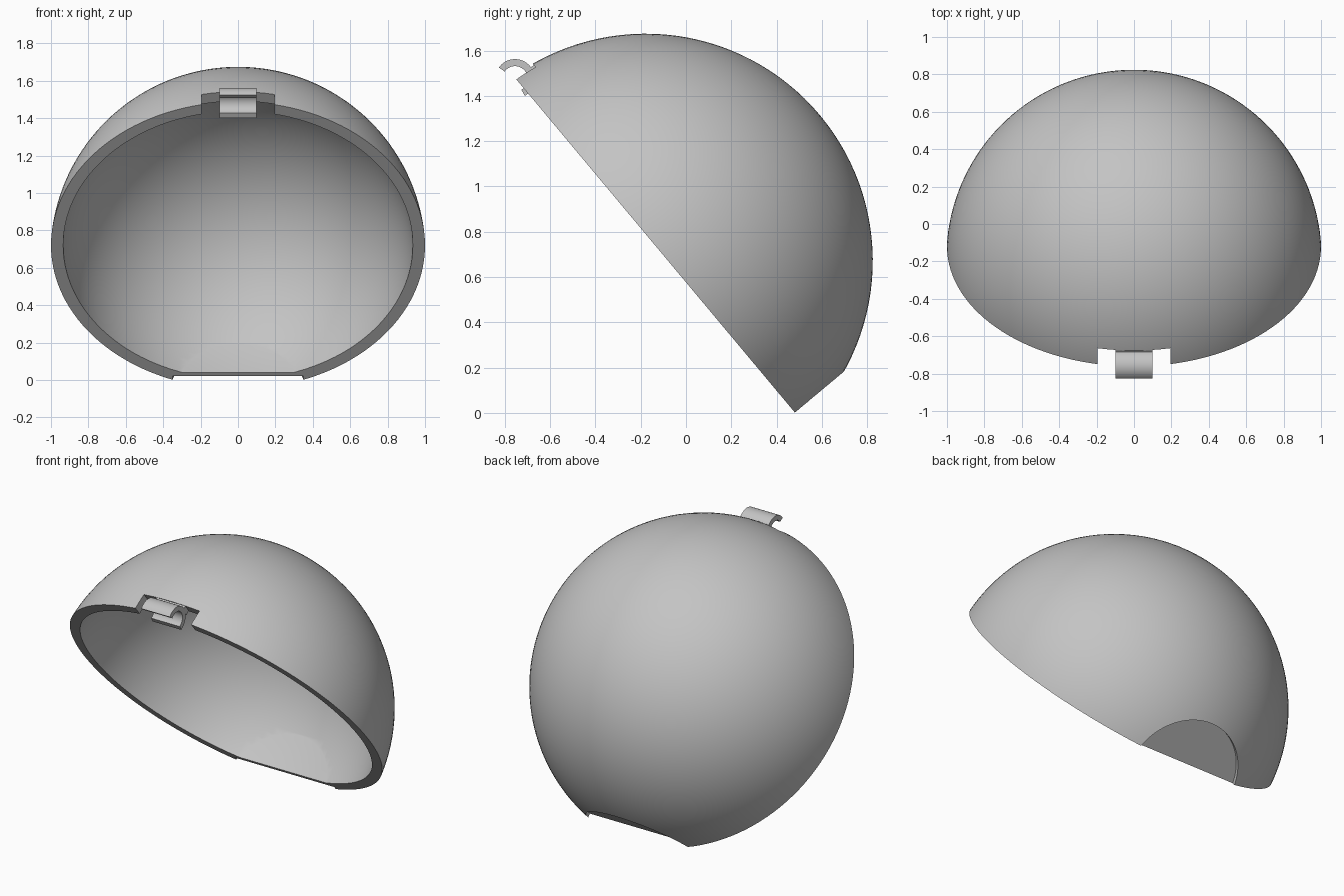
import bpy, bmesh, math
from mathutils import Matrix, Vector

if "Cube" in bpy.data.objects:
    bpy.data.objects.remove(bpy.data.objects["Cube"], do_unlink=True)

grey = bpy.data.materials.new("plain_grey")
grey.use_nodes = True
COLOUR = (0.55, 0.55, 0.55, 1)
grey.diffuse_color = COLOUR
grey.node_tree.nodes["Principled BSDF"].inputs["Base Color"].default_value = COLOUR

# Tilted frame: local z points out of the open rim, local y runs up the rim
TILT = Matrix.Translation((0, -0.12, 0.72)) @ Matrix.Rotation(math.radians(129.9), 4, 'X')
CENTRE = Vector((0, 0, 0.076))


def make(name, bm, matrix=TILT):
    bmesh.ops.recalc_face_normals(bm, faces=bm.faces)
    mesh = bpy.data.meshes.new(name)
    bm.to_mesh(mesh)
    bm.free()
    mesh.materials.append(grey)
    ob = bpy.data.objects.new(name, mesh)
    ob.matrix_world = matrix
    bpy.context.collection.objects.link(ob)
    return ob


def clipped_sphere(name, radius, point, normal):
    """Ball with everything beyond a plane sliced off and capped."""
    bm = bmesh.new()
    bmesh.ops.create_uvsphere(bm, u_segments=128, v_segments=64, radius=radius,
                              matrix=Matrix.Translation(CENTRE))
    cut = bmesh.ops.bisect_plane(bm, geom=bm.verts[:] + bm.edges[:] + bm.faces[:],
                                 plane_co=point, plane_no=normal, clear_outer=True)
    rim = [e for e in cut["geom_cut"] if isinstance(e, bmesh.types.BMEdge)]
    bmesh.ops.contextual_create(bm, geom=rim)
    return make(name, bm)


def box(name, low, high):
    low, high = Vector(low), Vector(high)
    bm = bmesh.new()
    bmesh.ops.create_cube(bm, size=1, matrix=Matrix.Translation((low + high) / 2)
                          @ Matrix.Diagonal((*(high - low), 1)))
    return make(name, bm)


def smooth(ob):
    bpy.ops.object.select_all(action='DESELECT')
    ob.select_set(True)
    bpy.context.view_layer.objects.active = ob
    bpy.ops.object.shade_smooth_by_angle(angle=math.radians(30))


# Dome and the shapes carved from it
dome = clipped_sphere("dome_shell", 1.003, (0, 0, 0), (0, 0, 1))
hollow = clipped_sphere("hollow_cutter", 0.938, (0, -0.885, 0), (0, -1, 0))
notch = box("notch_cutter", (-0.195, 0.7, -0.1), (0.195, 1.2, 0.2))

# Round recess that makes the flat foot
bm = bmesh.new()
bmesh.ops.create_cone(bm, cap_ends=True, segments=96, radius1=0.358, radius2=0.358, depth=0.3,
                      matrix=Matrix.Translation((0, -1.062, CENTRE.z))
                      @ Matrix.Rotation(math.pi / 2, 4, 'X'))
recess = make("foot_cutter", bm)

for cutter in (hollow, recess, notch):
    cutter.hide_render = True
    mod = dome.modifiers.new(cutter.name, 'BOOLEAN')
    mod.operation = 'DIFFERENCE'
    mod.solver = 'EXACT'
    mod.object = cutter

# Bake the carving and drop the cutters
bpy.context.view_layer.update()
baked = bpy.data.meshes.new_from_object(
    dome.evaluated_get(bpy.context.evaluated_depsgraph_get()))
dome.modifiers.clear()
dome.data = baked
for cutter in (hollow, recess, notch):
    bpy.data.objects.remove(cutter, do_unlink=True)
smooth(dome)

# C-shaped hinge clip: an open ring profile pulled across x
STEPS = 32
angles = [math.radians(145 - 205 * i / STEPS) for i in range(STEPS + 1)]
ring = [(0.087, a) for a in angles] + [(0.056, a) for a in reversed(angles)]
bm = bmesh.new()
sides = [[bm.verts.new((x, -0.755 + r * math.cos(a), 1.475 + r * math.sin(a)))
          for r, a in ring] for x in (-0.1, 0.1)]
count = len(ring)
for i in range(count):
    j = (i + 1) % count
    bm.faces.new((sides[0][i], sides[0][j], sides[1][j], sides[1][i]))
for side in sides:
    for i in range(STEPS):
        bm.faces.new((side[i], side[i + 1], side[count - 2 - i], side[count - 1 - i]))
smooth(make("hinge_clip", bm, Matrix.Identity(4)))

# Small bridge joining the clip to the back of the notch
box("clip_bridge", (-0.1, 0.925, -0.11), (0.1, 0.98, -0.07))
